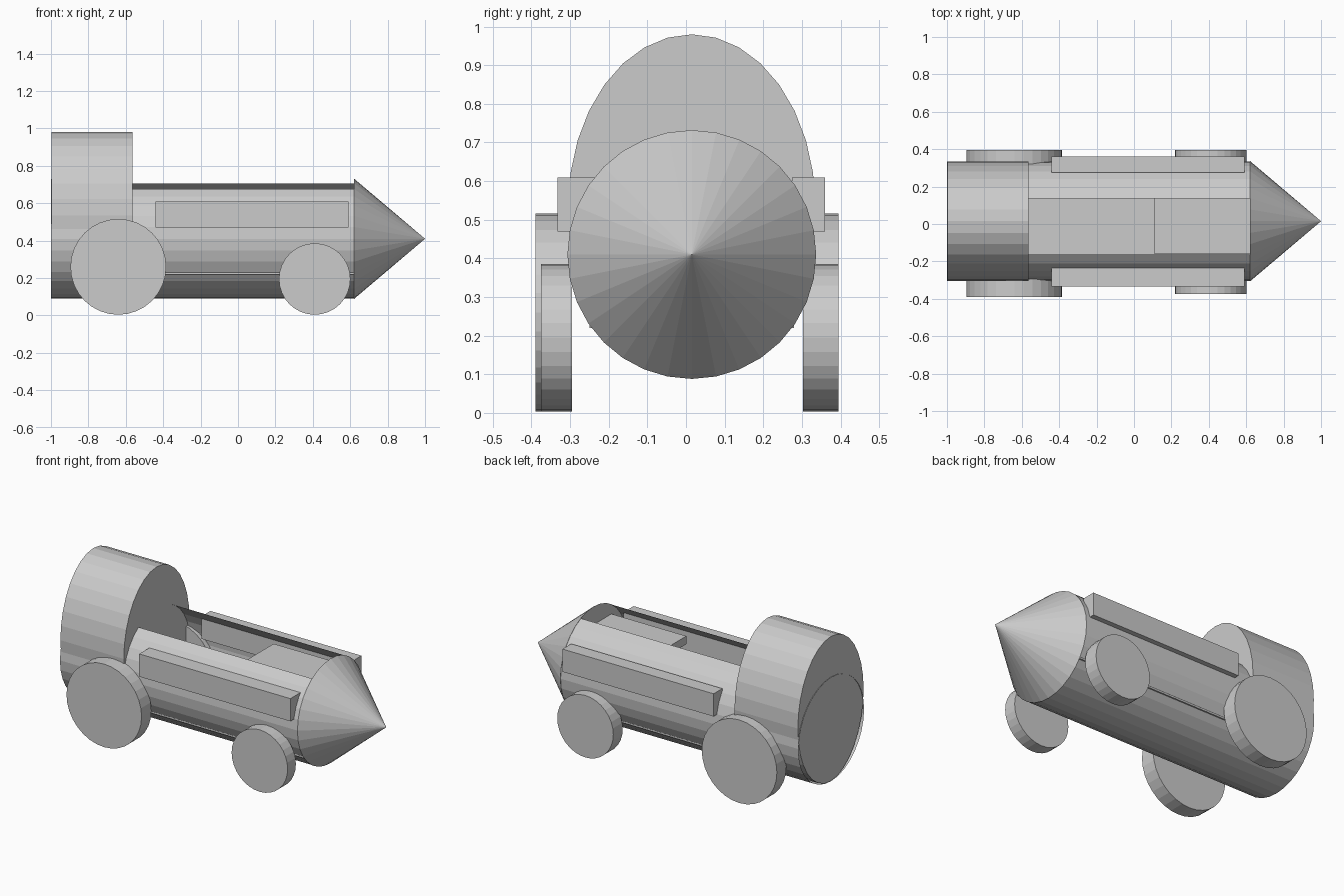
import bpy, bmesh
from math import sin, cos, pi

if "Cube" in bpy.data.objects:
    bpy.data.objects.remove(bpy.data.objects["Cube"])

CY, CZ, R, N = 0.015, 0.41, 0.32, 32   # body axis, radius, side count


def finish(name, bm):
    bmesh.ops.recalc_face_normals(bm, faces=bm.faces)
    mesh = bpy.data.meshes.new(name)
    bm.to_mesh(mesh)
    bm.free()
    ob = bpy.data.objects.new(name, mesh)
    bpy.context.collection.objects.link(ob)
    return ob


def box(name, x0, x1, y0, y1, z0, z1):
    bm = bmesh.new()
    bmesh.ops.create_cube(bm, size=1)
    for v in bm.verts:
        v.co = ((x0 + x1) / 2 + v.co.x * (x1 - x0),
                (y0 + y1) / 2 + v.co.y * (y1 - y0),
                (z0 + z1) / 2 + v.co.z * (z1 - z0))
    return finish(name, bm)


def ring_x(bm, x, ry, rz, cz):
    return [bm.verts.new((x, CY + ry * sin(2 * pi * i / N), cz + rz * cos(2 * pi * i / N)))
            for i in range(N)]


def bridge(bm, a, b, skip=()):
    for i in range(N):
        if i not in skip:
            j = (i + 1) % N
            bm.faces.new((a[i], a[j], b[j], b[i]))


def wheel(name, x, r, y0, y1):
    bm = bmesh.new()
    a, b = [[bm.verts.new((x + r * sin(2 * pi * i / N), y, r + 0.004 + r * cos(2 * pi * i / N)))
             for i in range(N)] for y in (y0, y1)]
    bridge(bm, a, b)
    bm.faces.new(a)
    bm.faces.new(b)
    return finish(name, bm)


# Hull tube with the top facets left open for the cockpit
bm = bmesh.new()
rings = [ring_x(bm, x, R, R, CZ) for x in (-1.0, -0.565, 0.62)]
bridge(bm, rings[0], rings[1])
bridge(bm, rings[1], rings[2], skip=(29, 30, 31, 0, 1))
finish("hull", bm)

# Tall oval rear cab
bm = bmesh.new()
a, b = ring_x(bm, -0.997, R, 0.445, 0.535), ring_x(bm, -0.565, R, 0.445, 0.535)
bridge(bm, a, b)
bm.faces.new(a)
bm.faces.new(b)
finish("rear_cab", bm)

# Nose cone
bm = bmesh.new()
base = ring_x(bm, 0.62, R + 0.002, R + 0.002, CZ)
tip = bm.verts.new((1.0, CY, CZ))
for i in range(N):
    bm.faces.new((base[i], base[(i + 1) % N], tip))
bm.faces.new(base)
finish("nose_cone", bm)

# Cockpit interior
box("dashboard", 0.11, 0.62, -0.16, 0.19, 0.57, 0.62)
box("cockpit_floor", -0.565, 0.62, -0.25, 0.28, 0.22, 0.24)

# Side panels
box("side_panel_near", -0.44, 0.59, -0.333, -0.235, 0.47, 0.61)
box("side_panel_far", -0.44, 0.59, 0.275, 0.36, 0.47, 0.61)

# Wheels
wheel("rear_wheel_near", -0.64, 0.256, -0.39, -0.295)
wheel("rear_wheel_far", -0.64, 0.256, 0.303, 0.395)
wheel("front_wheel_near", 0.41, 0.191, -0.375, -0.295)
wheel("front_wheel_far", 0.41, 0.191, 0.303, 0.395)
